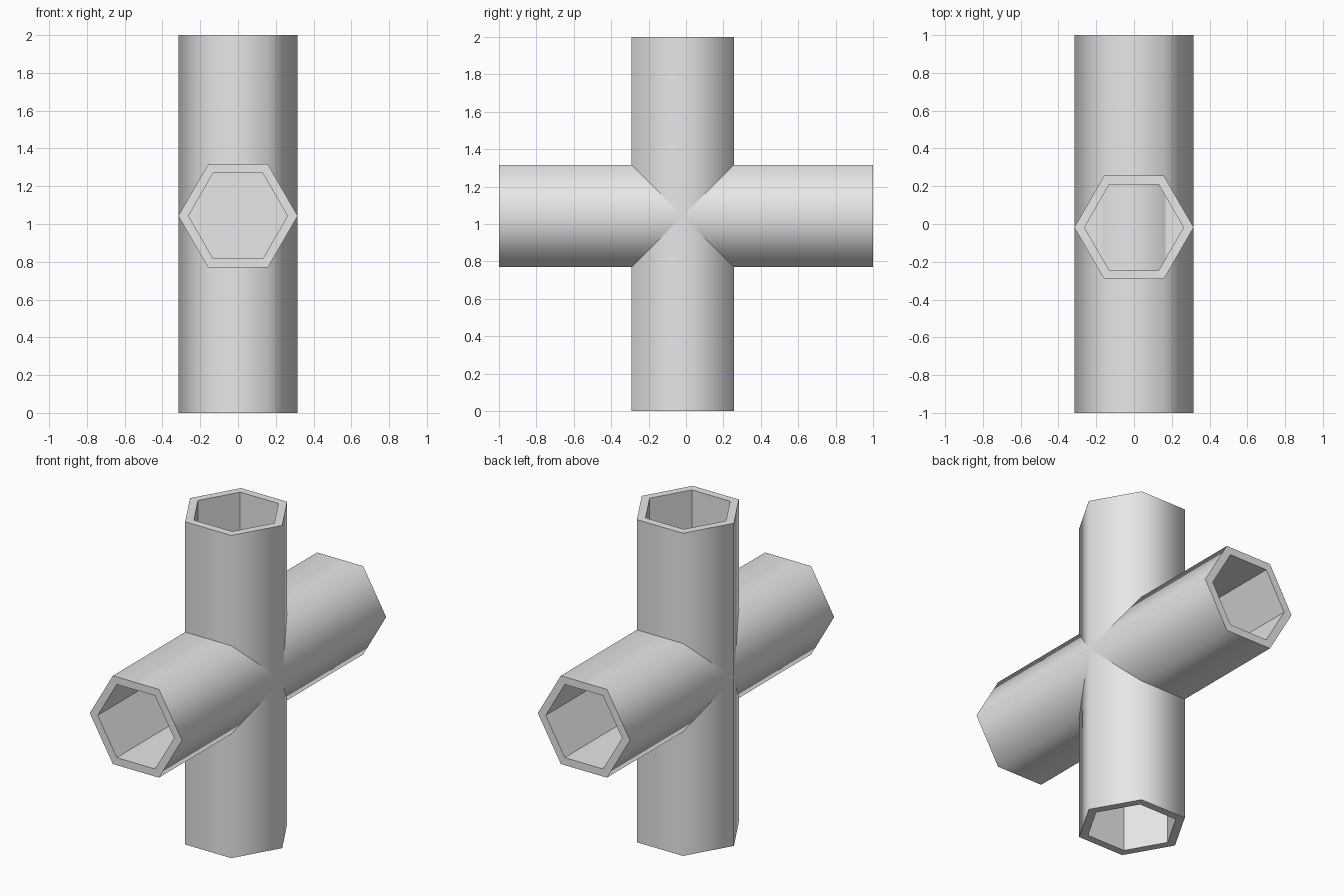
import bpy
import bmesh
import math
from mathutils import Matrix

cube = bpy.data.objects.get("Cube")
if cube:
    bpy.data.objects.remove(cube, do_unlink=True)

SIDES = 6
OUTER, INNER = 0.316, 0.262
LENGTH = 2.0
DEPTH = 0.7

grey = bpy.data.materials.new("light_grey")
grey.use_nodes = True
colour = (0.8, 0.8, 0.8, 1)
grey.diffuse_color = colour
grey.node_tree.nodes["Principled BSDF"].inputs["Base Color"].default_value = colour


def hex_tube(name, location, rotation):
    """Hexagonal bar with a deep hexagonal socket in each end."""
    bm = bmesh.new()

    def ring(radius, z):
        return [bm.verts.new((radius * math.cos(math.tau * i / SIDES),
                              radius * math.sin(math.tau * i / SIDES), z))
                for i in range(SIDES)]

    half = LENGTH / 2
    # Rings run from one socket floor, around the outside, to the other floor
    rings = [ring(r, z) for r, z in (
        (INNER, DEPTH - half), (INNER, -half), (OUTER, -half),
        (OUTER, half), (INNER, half), (INNER, half - DEPTH))]
    for k in range(len(rings) - 1):
        a, b = rings[k], rings[k + 1]
        for i in range(SIDES):
            j = (i + 1) % SIDES
            face = bm.faces.new((a[i], a[j], b[j], b[i]))
            face.smooth = k == 2
    # Socket floors
    bm.faces.new(rings[0])
    bm.faces.new(rings[-1])
    bmesh.ops.recalc_face_normals(bm, faces=bm.faces)
    # Crisp edges everywhere except along the smooth outer shell
    for edge in bm.edges:
        edge.smooth = all(f.smooth for f in edge.link_faces)
    bm.transform(rotation)

    mesh = bpy.data.meshes.new(name)
    bm.to_mesh(mesh)
    bm.free()
    mesh.materials.append(grey)
    tube = bpy.data.objects.new(name, mesh)
    tube.location = location
    bpy.context.collection.objects.link(tube)


# Two crossing tubes
hex_tube("vertical_tube", (0, -0.018, 1), Matrix.Identity(4))
hex_tube("horizontal_tube", (0, 0, 1.043), Matrix.Rotation(math.pi / 2, 4, "X"))
